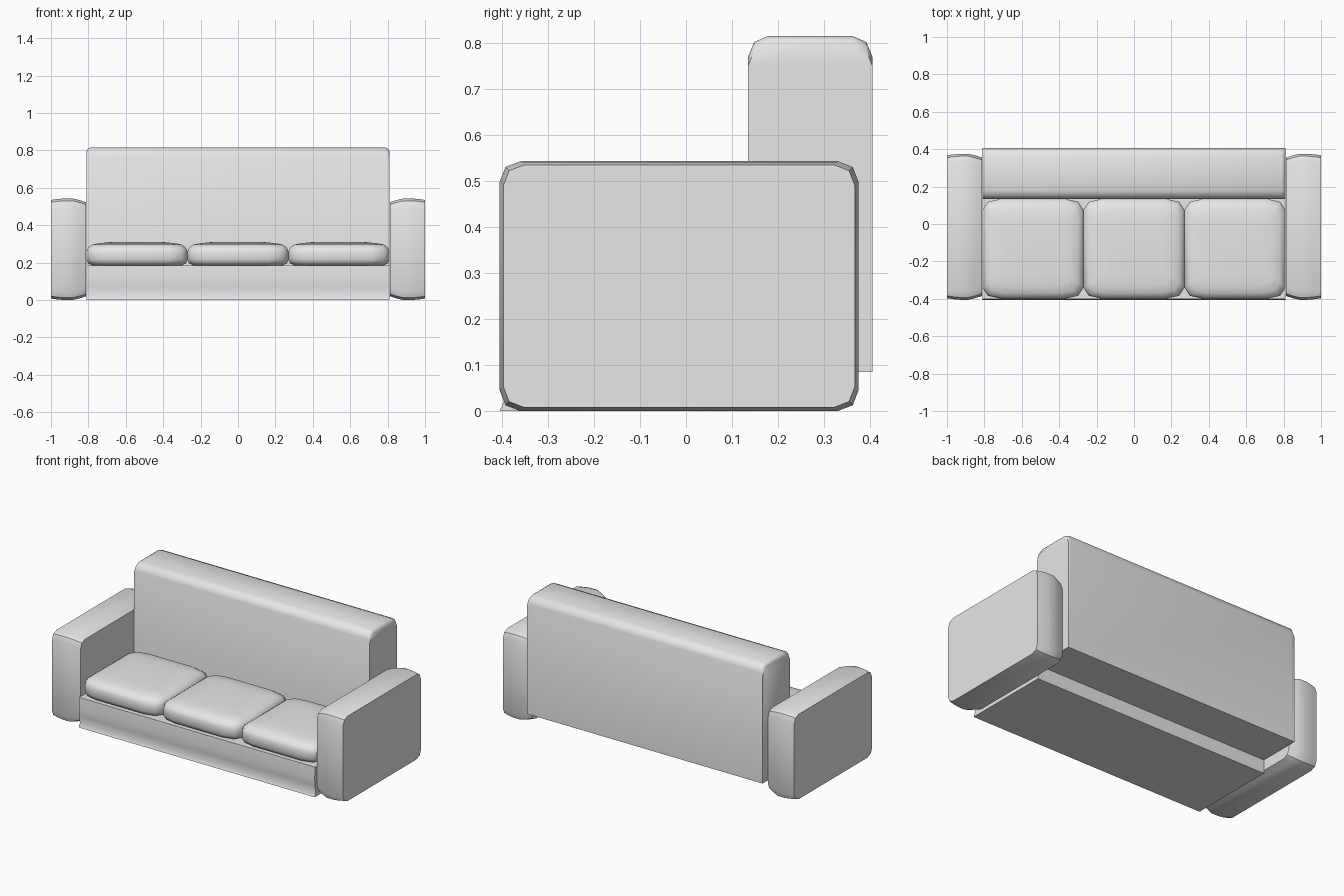
import bpy, bmesh, math

cube = bpy.data.objects.get("Cube")
if cube:
    bpy.data.objects.remove(cube, do_unlink=True)

GREY = (0.8, 0.8, 0.8, 1)
fabric = bpy.data.materials.new("grey_fabric")
fabric.use_nodes = True
fabric.diffuse_color = GREY
fabric.node_tree.nodes["Principled BSDF"].inputs["Base Color"].default_value = GREY


def loft(name, rings, angle=40):
    """Skin a list of equal point rings and close both ends."""
    bm = bmesh.new()
    loops = [[bm.verts.new(p) for p in ring] for ring in rings]
    n = len(loops[0])
    for a, b in zip(loops, loops[1:]):
        for i in range(n):
            j = (i + 1) % n
            bm.faces.new((a[i], a[j], b[j], b[i]))
    bm.faces.new(loops[0])
    bm.faces.new(loops[-1])
    bmesh.ops.recalc_face_normals(bm, faces=bm.faces)
    mesh = bpy.data.meshes.new(name)
    bm.to_mesh(mesh)
    bm.free()
    mesh.materials.append(fabric)
    obj = bpy.data.objects.new(name, mesh)
    bpy.context.collection.objects.link(obj)
    bpy.ops.object.select_all(action="DESELECT")
    obj.select_set(True)
    bpy.context.view_layer.objects.active = obj
    bpy.ops.object.shade_smooth_by_angle(angle=math.radians(angle))
    return obj


def rounded(a0, a1, b0, b1, ra, rb):
    """Rectangle outline with two-facet corners."""
    pts = []
    for a, b, sa, sb, flip in ((a0, b0, 1, 1, 0), (a1, b0, -1, 1, 1),
                               (a1, b1, -1, -1, 0), (a0, b1, 1, -1, 1)):
        corner = [(a, b + sb * rb), (a + sa * ra * .28, b + sb * rb * .28), (a + sa * ra, b)]
        pts += corner[::-1] if flip else corner
    return pts


# Armrests: rounded panels, swollen across their thickness
arm_section = ((1, .008), (.965, .003), (.93, 0), (.885, 0), (.85, .008), (.812, .02))
for side, label in ((1, "left"), (-1, "right")):
    loft(label + "_armrest",
         [[(side * x, y, z) for y, z in
           rounded(-.405 + d, .375 - d, d, .543 - d, .045, .045)]
          for x, d in arm_section])

# Backrest: rounded top, ends eased at the upper corners
back_profile = [(.135, .085), (.135, .77), (.148, .802), (.178, .815),
                (.27, .815), (.362, .815), (.392, .802), (.405, .77),
                (.405, .085), (.27, .085)]


def back_ring(x, drop):
    return [(x, y, z - drop if z > .5 else z) for y, z in back_profile]


back_ends = ((-.81, .02), (-.803, .006), (-.79, 0))
loft("backrest", [back_ring(x, d) for x, d in back_ends]
     + [back_ring(-x, d) for x, d in reversed(back_ends)], 50)

# Seat base: softly curved front with a small lip at the floor
base_profile = [(-.4, .185), (-.405, .12), (-.402, .07), (-.394, .025),
                (-.405, 0), (.145, 0), (.145, .185)]
loft("seat_base", [[(x, y, z) for y, z in base_profile] for x in (-.81, .81)])

# Seat cushions: pillow shapes side by side
cushion_layers = ((.185, .03), (.195, .01), (.215, 0), (.26, 0),
                  (.28, .008), (.296, .03), (.304, .07), (.309, .12))
for i, label in enumerate(("right", "middle", "left")):
    cx = (i - 1) * .54
    loft(label + "_seat_cushion",
         [[(cx + x, y, z) for x, y in
           rounded(-.27 + d, .27 - d, -.4 + d, .135 - d, .1 - d * .2, .06 - d * .1)]
          for z, d in cushion_layers], 60)
